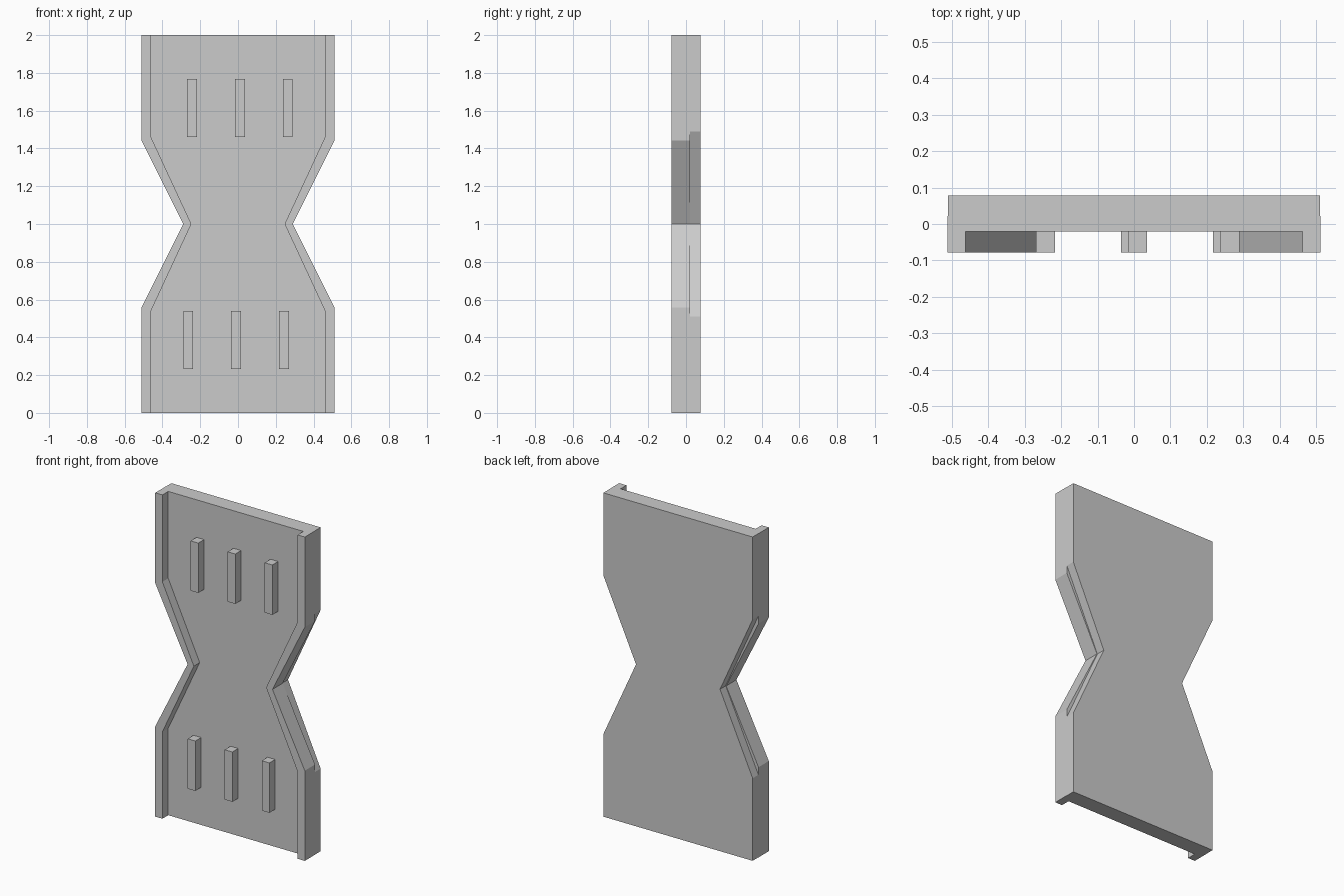
import bpy, bmesh

if "Cube" in bpy.data.objects:
    bpy.data.objects.remove(bpy.data.objects["Cube"])

BACK, FRONT = 0.078, -0.078


def prism(name, outline, y0, y1):
    """Extrude an x-z outline from y0 to y1."""
    bm = bmesh.new()
    face = bm.faces.new([bm.verts.new((x, y0, z)) for x, z in outline])
    ext = bmesh.ops.extrude_face_region(bm, geom=[face])
    verts = [v for v in ext["geom"] if isinstance(v, bmesh.types.BMVert)]
    bmesh.ops.translate(bm, verts=verts, vec=(0, y1 - y0, 0))
    bmesh.ops.recalc_face_normals(bm, faces=bm.faces)
    mesh = bpy.data.meshes.new(name)
    bm.to_mesh(mesh)
    bm.free()
    obj = bpy.data.objects.new(name, mesh)
    bpy.context.collection.objects.link(obj)
    return obj


def side(x, corner, waist):
    """Hourglass edge on +x, from top to bottom."""
    return [(x, 2), (x, 1 + corner), (waist, 1), (x, 1 - corner), (x, 0)]


def flip(points):
    return [(-x, z) for x, z in reversed(points)]


# Hourglass back panel
edge = side(0.51, 0.49, 0.287)
prism("back_panel", edge + flip(edge), -0.021, BACK)

# Raised side rims, slightly wider than the panel along the slopes
rim = side(0.511, 0.443, 0.29) + side(0.462, 0.463, 0.247)[::-1]
prism("rim_right", rim, FRONT, 0.022)
prism("rim_left", flip(rim), FRONT, 0.022)

# Three ribs per half; the lower set is the upper one turned half round
for i, x in enumerate((-0.243, 0.010, 0.263)):
    for half, s in (("upper", 1), ("lower", -1)):
        cx, cz = s * x, 1 + s * 0.614
        w, h = 0.026, 0.154
        prism(f"{half}_rib_{i + 1}",
              [(cx - w, cz - h), (cx + w, cz - h), (cx + w, cz + h), (cx - w, cz + h)],
              FRONT, -0.01)
